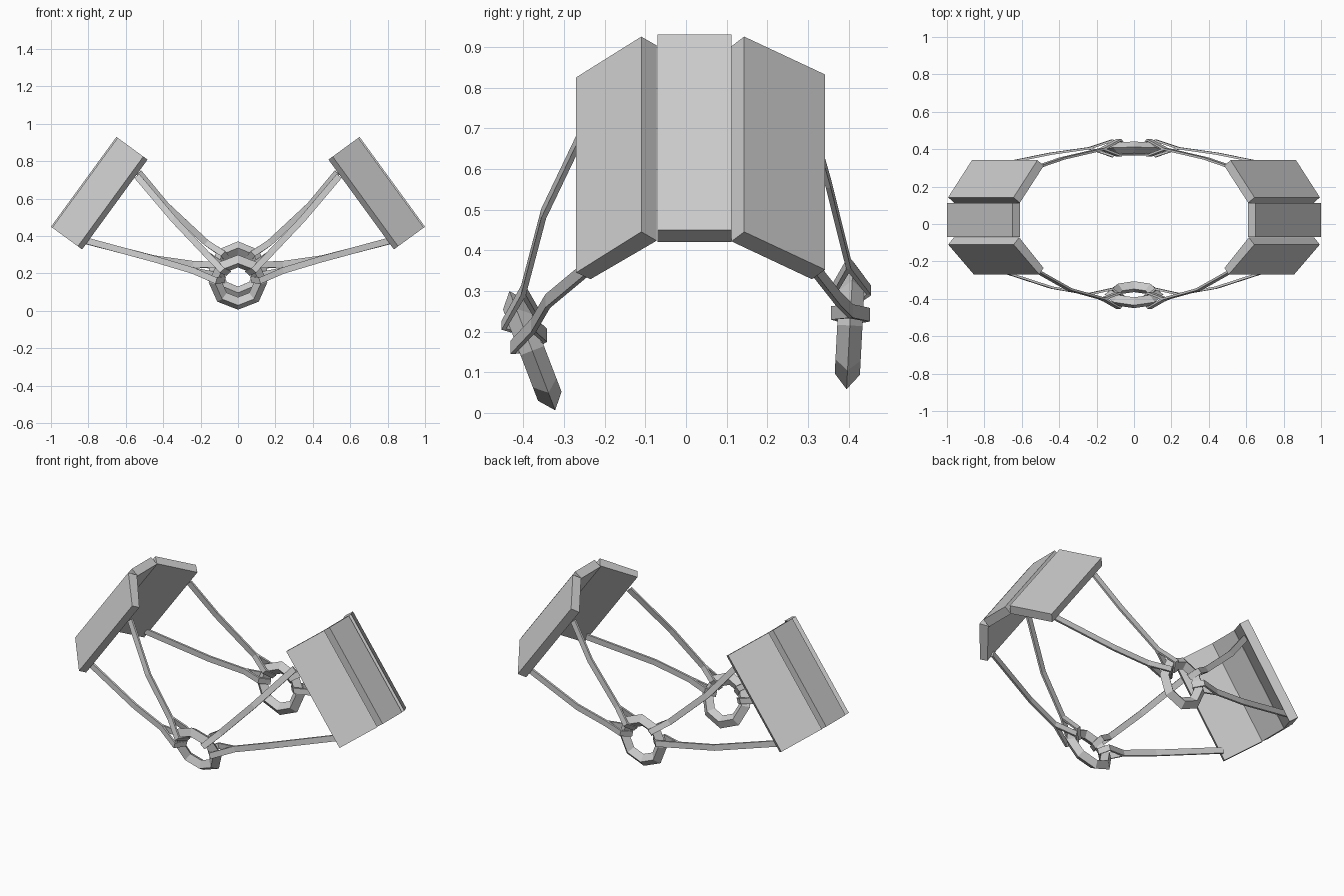
import bpy, bmesh, math
from mathutils import Vector

if "Cube" in bpy.data.objects:
    bpy.data.objects.remove(bpy.data.objects["Cube"])

def finish(name, verts, faces, mirror=True):
    me = bpy.data.meshes.new(name)
    me.from_pydata([tuple(v) for v in verts], [], faces)
    bm = bmesh.new()
    bm.from_mesh(me)
    bmesh.ops.recalc_face_normals(bm, faces=bm.faces)
    bm.to_mesh(me)
    bm.free()
    ob = bpy.data.objects.new(name, me)
    bpy.context.collection.objects.link(ob)
    if mirror:
        m = ob.modifiers.new("mirror", 'MIRROR')
        m.use_mirror_merge = False
    return ob

def sweep(rings, closed=False):
    """Quads joining successive loops of points, capped unless closed."""
    n, k = len(rings[0]), len(rings)
    verts = [p for r in rings for p in r]
    faces = [(i*n + j, i*n + (j+1) % n, ((i+1) % k)*n + (j+1) % n, ((i+1) % k)*n + j)
             for i in range(k if closed else k-1) for j in range(n)]
    if not closed:
        faces += [tuple(range(n)), tuple(range((k-1)*n, k*n))]
    return verts, faces

# Shoulder plates: (y, height along plate normal) sections pushed down the slope
TOP, SLOPE = Vector((0.65, 0, 0.93)), Vector((0.35, 0, -0.48))
NORMAL = Vector((0.48, 0, 0.35)).normalized()
plates = {
    "middle_plate": [(-0.07, 0), (0.112, 0), (0.112, -0.05), (-0.07, -0.05)],
    "front_plate": [(-0.27, -0.178), (-0.11, -0.008), (-0.072, -0.045), (-0.235, -0.206)],
    "back_plate": [(0.342, -0.166), (0.143, -0.008), (0.112, -0.048), (0.31, -0.206)],
}
for name, sec in plates.items():
    rings = [[TOP + NORMAL*n + Vector((0, y, 0)) + SLOPE*t for y, n in sec] for t in (0, 1)]
    finish(name, *sweep(rings))

# Chest and back rings: eight sides, diamond section, tilted about x
def ring_point(centre, tilt, ang, r, a):
    up = Vector((0, -math.sin(tilt), math.cos(tilt)))
    axis = Vector((0, math.cos(tilt), math.sin(tilt)))
    return centre + r*(math.cos(ang)*Vector((1, 0, 0)) + math.sin(ang)*up) + a*axis

FRONT = (Vector((0, -0.378, 0.153)), math.radians(21))
BACK = (Vector((0, 0.403, 0.215)), math.radians(-3))
for name, (c, tilt) in (("front_ring", FRONT), ("back_ring", BACK)):
    sec = [(0.157, 0), (0.12, 0.031), (0.085, 0), (0.12, -0.031)]
    rings = [[ring_point(c, tilt, i*math.pi/4, r, a) for r, a in sec] for i in range(8)]
    finish(name, *sweep(rings, True), mirror=False)

# Flat straps: plate to ring, looping through the ring and back to the split
def strap(name, ring, deg, path, width=0.034, thick=0.012):
    c, tilt = ring
    ang = math.radians(deg)
    pts = [Vector(p) for p in path]
    side = (pts[0] - pts[-1]).cross(Vector((0, 1, 0))).normalized()
    pts += [ring_point(c, tilt, ang, r, a) for r, a in ((0.12, -0.042), (0.076, 0), (0.12, 0.042))]
    pts.append(Vector(path[-1]))
    rings = []
    for i, p in enumerate(pts):
        a = (p - pts[i-1]).normalized() if i else None
        b = (pts[i+1] - p).normalized() if i < len(pts)-1 else None
        t = ((a or b) + (b or a)).normalized()
        up = t.cross(side).normalized()*thick/2
        w = side*width/2
        rings.append([p + w + up, p - w + up, p - w - up, p + w - up])
    finish(name, *sweep(rings))

strap("front_upper_strap", FRONT, 45,
      [(0.54, -0.24, 0.72), (0.345, -0.35, 0.49), (0.165, -0.40, 0.30)])
strap("front_lower_strap", FRONT, 12,
      [(0.81, -0.22, 0.375), (0.44, -0.34, 0.275), (0.24, -0.375, 0.215)])
strap("back_upper_strap", BACK, 48,
      [(0.53, 0.30, 0.74), (0.385, 0.35, 0.565), (0.17, 0.40, 0.365)])
strap("back_lower_strap", BACK, 14,
      [(0.82, 0.30, 0.375), (0.45, 0.375, 0.28), (0.24, 0.405, 0.25)])
